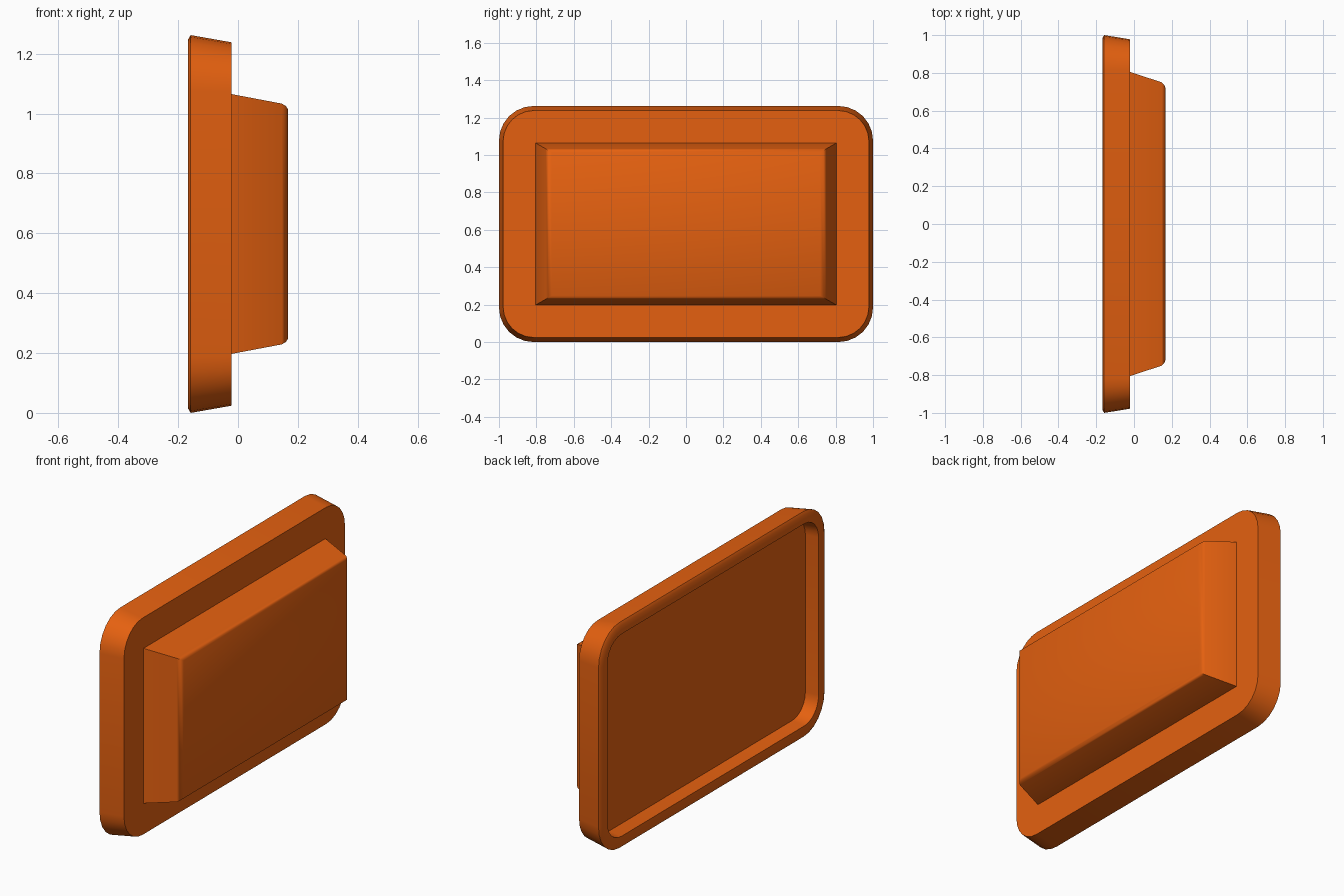
import bpy
import bmesh
from math import sin, cos, pi, radians

cube = bpy.data.objects.get("Cube")
if cube:
    bpy.data.objects.remove(cube, do_unlink=True)

CENTRE_Z = 0.631

orange = bpy.data.materials.new("orange")
orange.use_nodes = True
COLOUR = (0.78, 0.118, 0.005, 1)
orange.diffuse_color = COLOUR
orange.node_tree.nodes["Principled BSDF"].inputs["Base Color"].default_value = COLOUR


def outline(half_y, half_z, radius, steps):
    """Rectangle in the y-z plane, with rounded corners if radius > 0."""
    if radius == 0:
        steps = 0
    points = []
    for quarter, (sy, sz) in enumerate([(1, 1), (-1, 1), (-1, -1), (1, -1)]):
        for i in range(steps + 1):
            a = quarter * pi / 2 + (i / steps if steps else 0) * pi / 2
            points.append((sy * (half_y - radius) + radius * cos(a),
                           sz * (half_z - radius) + radius * sin(a)))
    return points


def loft(name, rings, smooth_angle, steps=6):
    """Skin rings of (x, half_y, half_z, radius) and cap both ends."""
    bm = bmesh.new()
    loops = [[bm.verts.new((x, y, z + CENTRE_Z)) for y, z in outline(hy, hz, r, steps)]
             for x, hy, hz, r in rings]
    for a, b in zip(loops, loops[1:]):
        for i in range(len(a)):
            j = (i + 1) % len(a)
            bm.faces.new((a[i], a[j], b[j], b[i]))
    bm.faces.new(loops[0])
    bm.faces.new(loops[-1])
    bmesh.ops.recalc_face_normals(bm, faces=bm.faces)
    mesh = bpy.data.meshes.new(name)
    bm.to_mesh(mesh)
    bm.free()
    mesh.materials.append(orange)
    obj = bpy.data.objects.new(name, mesh)
    bpy.context.collection.objects.link(obj)
    bpy.ops.object.select_all(action="DESELECT")
    obj.select_set(True)
    bpy.context.view_layer.objects.active = obj
    bpy.ops.object.shade_smooth_by_angle(angle=radians(smooth_angle))
    return obj


# Tapered plate with a softened back rim and a shallow recess behind
loft("base_plate", [
    (-0.022, 0.978, 0.607, 0.165),
    (-0.158, 1.0, 0.631, 0.185),
    (-0.167, 0.985, 0.616, 0.17),
    (-0.167, 0.935, 0.566, 0.125),
    (-0.092, 0.925, 0.556, 0.115),
], 35)

# Raised block with sloping sides and a narrow chamfer
loft("raised_block", [
    (-0.022, 0.805, 0.434, 0),
    (0.147, 0.75, 0.402, 0),
    (0.161, 0.736, 0.393, 0),
    (0.167, 0.718, 0.383, 0),
], 50)
